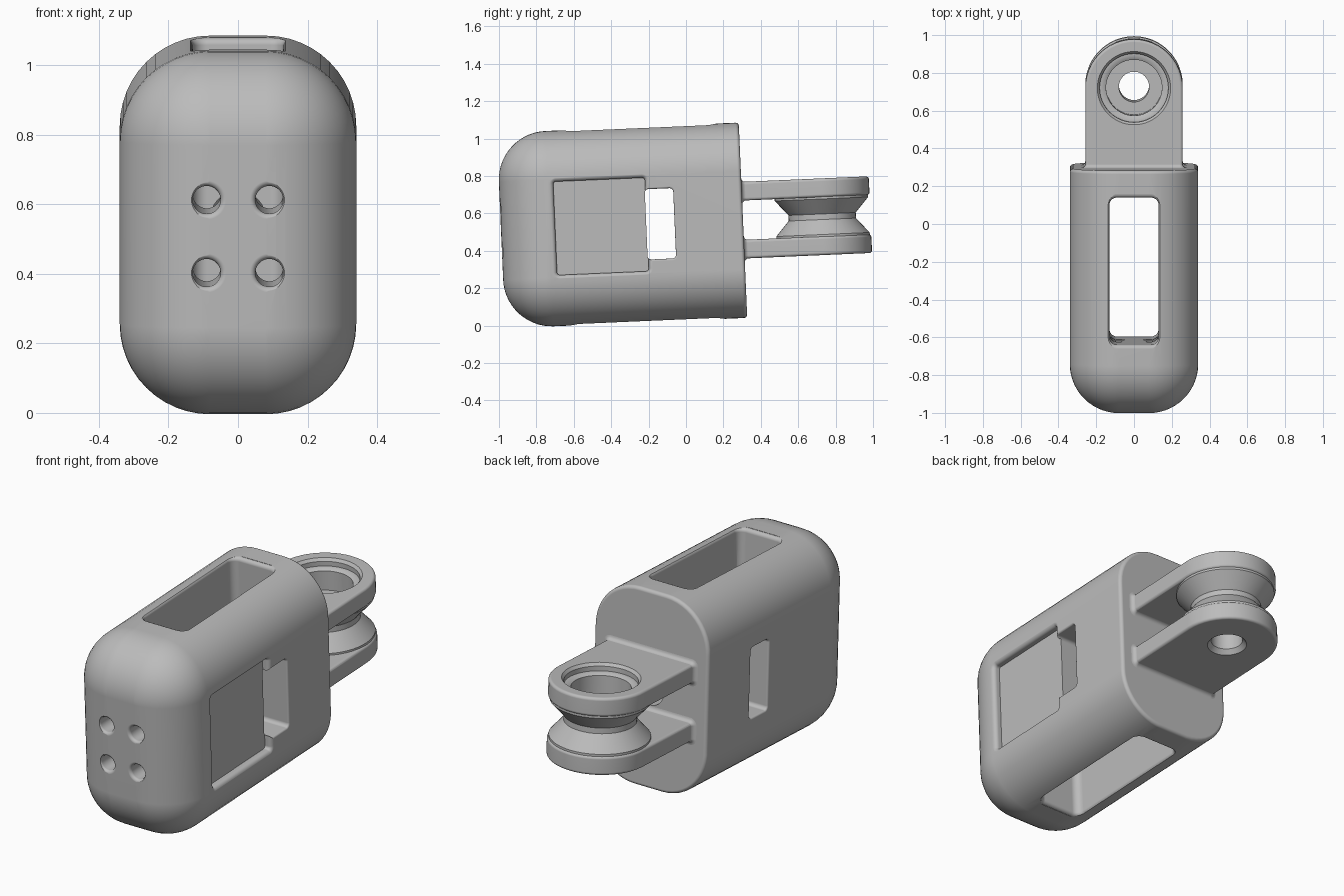
import bpy, bmesh
from math import sin, cos, pi, radians
from mathutils import Matrix, Vector

cube = bpy.data.objects.get("Cube")
if cube:
    bpy.data.objects.remove(cube, do_unlink=True)

grey = bpy.data.materials.new("plain grey")
grey.use_nodes = True
grey.diffuse_color = (0.5, 0.5, 0.5, 1)
grey.node_tree.nodes["Principled BSDF"].inputs["Base Color"].default_value = grey.diffuse_color

# Each axis maps (width, height, depth) to x, y, z
AXES = {"x": lambda w, h, d: (d, w, h),
        "y": lambda w, h, d: (w, d, h),
        "z": lambda w, h, d: (w, h, d)}


def loft(name, axis, centre, half_w, half_h, radii, stations):
    """Rounded rectangle swept along an axis; stations are (depth, outward growth)."""
    bm = bmesh.new()
    rings = []
    steps = 12
    for depth, grow in stations:
        ring = []
        for quarter, (sw, sh) in enumerate([(1, 1), (-1, 1), (-1, -1), (1, -1)]):
            r = radii[0] if sh > 0 else radii[1]
            for i in range(steps + 1):
                a = (quarter + i / steps) * pi / 2
                reach = max(r + grow, 0)
                w = centre[0] + sw * (half_w - r) + reach * cos(a)
                h = centre[1] + sh * (half_h - r) + reach * sin(a)
                ring.append(bm.verts.new(AXES[axis](w, h, depth)))
        rings.append(ring)
    n = len(rings[0])
    for lower, upper in zip(rings, rings[1:]):
        for i in range(n):
            j = (i + 1) % n
            bm.faces.new((lower[i], lower[j], upper[j], upper[i]))
    bm.faces.new(rings[0])
    bm.faces.new(rings[-1])
    bmesh.ops.remove_doubles(bm, verts=bm.verts, dist=1e-5)
    bmesh.ops.recalc_face_normals(bm, faces=bm.faces)
    mesh = bpy.data.meshes.new(name)
    bm.to_mesh(mesh)
    bm.free()
    mesh.materials.append(grey)
    obj = bpy.data.objects.new(name, mesh)
    bpy.context.collection.objects.link(obj)
    return obj


def turned(name, axis, centre, profile):
    """Round part from (depth, radius) pairs."""
    base = min(r for d, r in profile)
    return loft(name, axis, centre, base, base, (base, base),
                [(d, r - base) for d, r in profile])


def quarter(count=6):
    return [i / count * pi / 2 for i in range(count + 1)]


def rim(surface, f):
    """Stations for a cutter that leaves a rounded lip at a surface."""
    return [(surface - f + f * sin(t), f * (1 - cos(t))) for t in quarter()] + [(surface + 0.1, f)]


def flip(stations):
    return [(-d, g) for d, g in reversed(stations)]


def combine(target, tool, operation):
    mod = target.modifiers.new(tool.name, "BOOLEAN")
    mod.operation = operation
    mod.solver = "EXACT"
    mod.object = tool
    bpy.context.view_layer.objects.active = target
    bpy.ops.object.modifier_apply(modifier=mod.name)
    bpy.data.objects.remove(tool, do_unlink=True)


# Housing: rounded box with a domed front and a crisp back edge
R, FRONT, BACK, EDGE = 0.26, -0.99, 0.305, 0.018
shell = [(FRONT + R * (1 - cos(t)), R * (sin(t) - 1)) for t in quarter(14)]
shell += [(BACK - EDGE * (1 - sin(t)), EDGE * (cos(t) - 1)) for t in quarter(5)]
housing = loft("housing", "y", (0, 0), 0.34, 0.5225, (R, R), shell)

# Tall window through top and bottom
lip = rim(0.521, 0.02)
combine(housing, loft("window_cutter", "z", (0, -0.228), 0.13, 0.39, (0.04, 0.04),
                      flip(lip) + lip), "DIFFERENCE")

# Shallow pocket on the left side, and the slot through both sides
combine(housing, loft("pocket_cutter", "x", (-0.455, 0), 0.245, 0.25, (0.015, 0.015),
                      [(0.3, 0)] + rim(0.34, 0.022)), "DIFFERENCE")
lip = rim(0.34, 0.01)
combine(housing, loft("slot_cutter", "x", (-0.137, 0), 0.076, 0.188, (0.02, 0.02),
                      flip(lip) + lip), "DIFFERENCE")

# Four front holes and one hole in the back wall
for sx in (-1, 1):
    for sz in (-1, 1):
        combine(housing, loft("front_hole_cutter", "y", (sx * 0.09, sz * 0.105), 0.04, 0.04,
                              (0.04, 0.04), flip(rim(0.99, 0.016)) + [(-0.55, 0)]), "DIFFERENCE")
combine(housing, turned("back_hole_cutter", "y", (0, 0), [(0.1, 0.08), (0.4, 0.08)]), "DIFFERENCE")

# Mount: waisted spool between two round-ended arms
PIVOT = 0.729
mount = turned("mount", "z", (0, PIVOT),
               [(-0.13, 0.25), (-0.095, 0.25), (-0.015, 0.18),
                (0.015, 0.18), (0.095, 0.25), (0.13, 0.25)])
ROUND, ROOT = 0.015, 0.022
for side in (-1, 1):
    mid = side * 0.155
    half = [(0.05 - ROUND * (1 - sin(t)), ROUND * (cos(t) - 1)) for t in quarter(4)]
    arm = loft("arm", "z", (0, 0.619), 0.258, 0.368, (0.258, 0.02),
               [(mid + d, g) for d, g in flip(half) + half])
    combine(mount, arm, "UNION")
    flare = [(BACK - 0.02, ROOT)]
    flare += [(BACK + ROOT * (1 - cos(t)), ROOT * (1 - sin(t))) for t in quarter(5)]
    combine(mount, loft("arm_root", "y", (0, mid), 0.2575, 0.0495, (0.015, 0.015), flare), "UNION")

# Stepped bore down through the mount
combine(mount, turned("bore_cutter", "z", (0, PIVOT),
                      [(-0.25, 0.105), (-0.205, 0.1), (-0.18, 0.08), (0.05, 0.08), (0.05, 0.148),
                       (0.155, 0.148), (0.165, 0.165), (0.165, 0.182), (0.19, 0.182),
                       (0.206, 0.195), (0.25, 0.195)]), "DIFFERENCE")

# Shade and lean the whole model slightly back
lean = Matrix.Translation(Vector((0, 0, 0.55))) @ Matrix.Rotation(radians(2.5), 4, "X")
for obj in (housing, mount):
    bpy.ops.object.select_all(action="DESELECT")
    obj.select_set(True)
    bpy.context.view_layer.objects.active = obj
    bpy.ops.object.shade_smooth_by_angle(angle=radians(35))
    obj.modifiers.new("even_normals", "WEIGHTED_NORMAL").keep_sharp = True
    obj.matrix_world = lean
